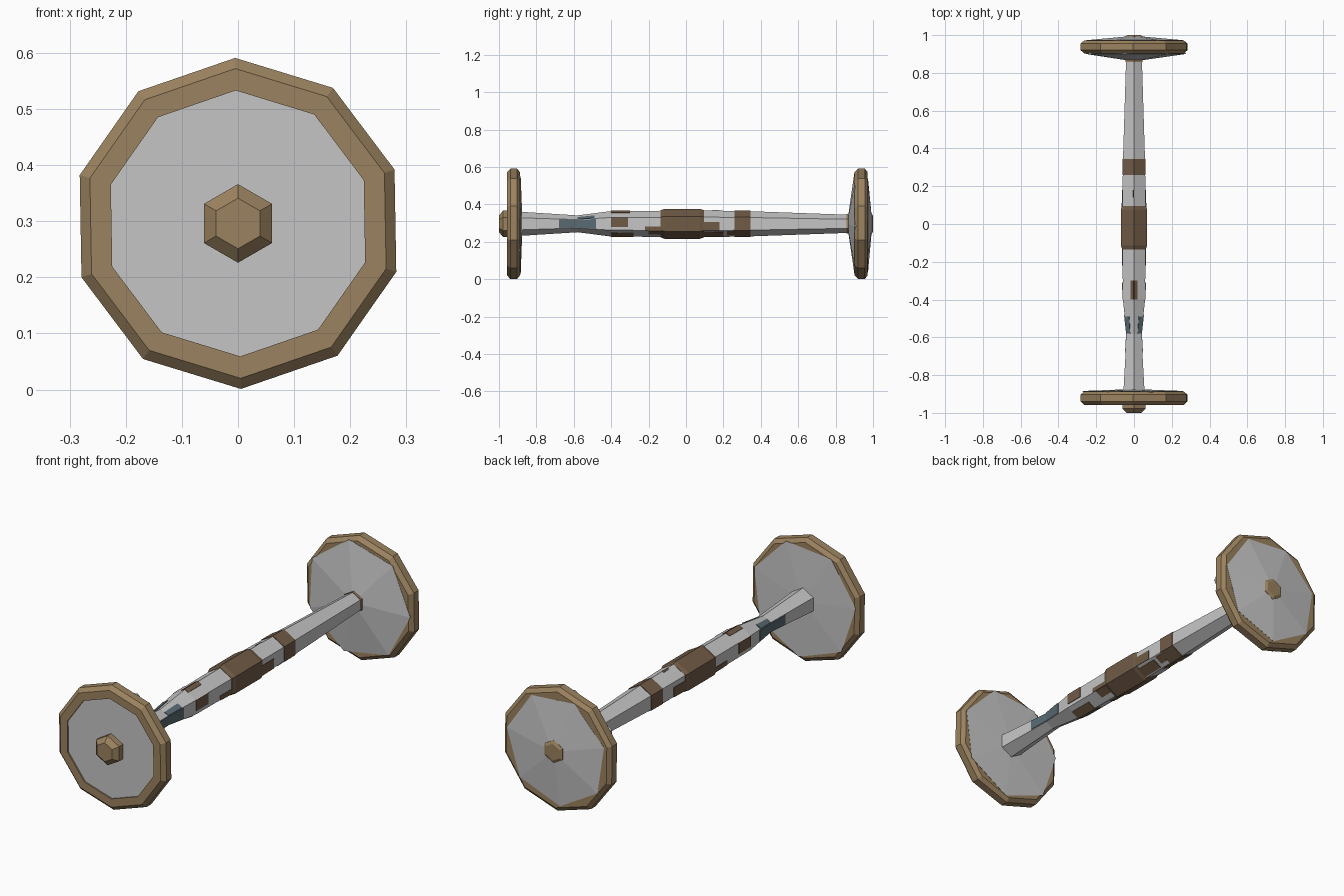
import bpy, bmesh, math
from mathutils import Vector

if "Cube" in bpy.data.objects:
    bpy.data.objects.remove(bpy.data.objects["Cube"])

CZ = 0.296


def mat(name, col):
    m = bpy.data.materials.new(name)
    m.diffuse_color = (*col, 1)
    m.use_nodes = True
    m.node_tree.nodes["Principled BSDF"].inputs["Base Color"].default_value = m.diffuse_color
    return m


GREY = mat("light grey metal", (0.56, 0.56, 0.56))
TAN = mat("tan brass", (0.33, 0.225, 0.115))
BROWN = mat("dark brown rust", (0.165, 0.105, 0.062))
SLATE = mat("slate paint", (0.10, 0.145, 0.17))


def finish(name, bm, material):
    bmesh.ops.recalc_face_normals(bm, faces=bm.faces)
    me = bpy.data.meshes.new(name)
    bm.to_mesh(me)
    bm.free()
    me.materials.append(material)
    ob = bpy.data.objects.new(name, me)
    bpy.context.collection.objects.link(ob)
    return ob


def point(r, y, deg):
    a = math.radians(deg)
    return Vector((r * math.cos(a), y, CZ + r * math.sin(a)))


def lathe(name, profile, n, phase, material, closed=False):
    """Faceted turning around the y axis from (radius, y) pairs."""
    bm = bmesh.new()
    rings = [[bm.verts.new(point(r, y, phase + 360 * i / n)) for i in range(n)]
             for r, y in profile]
    pairs = list(zip(rings, rings[1:]))
    if closed:
        pairs.append((rings[-1], rings[0]))
    for a, b in pairs:
        for i in range(n):
            j = (i + 1) % n
            bm.faces.new((a[i], a[j], b[j], b[i]))
    if not closed:
        bm.faces.new(rings[0])
        bm.faces.new(rings[-1])
    return finish(name, bm, material)


# Ten-sided wheel rims
for name, y in (("front_rim", -0.921), ("back_rim", 0.938)):
    lathe(name, [(0.237, y - 0.036), (0.276, y - 0.036), (0.295, y - 0.018),
                 (0.295, y + 0.018), (0.276, y + 0.033), (0.237, y + 0.033)],
          10, 91, TAN, True)

# Wheel plates: flat front disc, rough inner plate, conical back wheel
lathe("front_wheel_disc", [(0.242, -0.950), (0.242, -0.90)], 10, 91, GREY)
lathe("front_wheel_inner_plate", [(0.262, -0.90), (0.275, -0.884), (0.06, -0.876)],
      7, 70, GREY)
lathe("back_wheel_inner_cone", [(0.05, 0.868), (0.275, 0.900), (0.262, 0.93)],
      7, 100, GREY)
lathe("back_wheel_outer_cone", [(0.24, 0.94), (0.262, 0.973), (0.04, 0.993)],
      7, 60, GREY)

# Hub nuts
lathe("front_hub_nut", [(0.07, -0.94), (0.07, -0.978), (0.045, -1.0)], 6, 90, TAN)
lathe("back_hub_nut", [(0.055, 0.97), (0.055, 0.993), (0.04, 1.0)], 6, 90, TAN)
lathe("back_inner_nut", [(0.052, 0.858), (0.052, 0.882)], 6, 90, TAN)

# Six-sided tapering axle with a pinched neck near the front
SHAFT = [(0.066, -0.965), (0.064, -0.88), (0.045, -0.58), (0.068, -0.40),
         (0.070, -0.12), (0.072, 0.08), (0.067, 0.35), (0.048, 0.88)]
lathe("axle", SHAFT, 6, 90, GREY)


def radius(y):
    for (r0, y0), (r1, y1) in zip(SHAFT, SHAFT[1:]):
        if y0 <= y <= y1:
            return r0 + (r1 - r0) * (y - y0) / (y1 - y0)


# Middle collar and band
lathe("middle_collar", [(0.072, -0.135), (0.080, -0.115), (0.080, 0.075), (0.073, 0.095)],
      6, 90, BROWN)
lathe("rear_band", [(0.0715, 0.26), (0.0705, 0.345)], 6, 90, BROWN)


def patch(name, side, spans, u0, u1, material, lift=0.003):
    """Thin plate over part of one axle side; sides count from upper left."""
    bm = bmesh.new()
    rows = []
    for y in spans:
        a, b = (point(radius(y), y, 90 + 60 * k) for k in (side, side + 1))
        out = point(1, y, 120 + 60 * side) - Vector((0, y, CZ))
        out.y = 0
        row = [a.lerp(b, u0), a.lerp(b, u1)]
        rows.append([bm.verts.new(p + out * lift) for p in row] +
                    [bm.verts.new(p - out * lift) for p in reversed(row)])
    for p, q in zip(rows, rows[1:]):
        for i in range(4):
            j = (i + 1) % 4
            bm.faces.new((p[i], p[j], q[j], q[i]))
    bm.faces.new(rows[0])
    bm.faces.new(rows[-1])
    finish(name, bm, material)


# Worn brown patches, (side, start, end, u0, u1)
for i, (s, y0, y1, u0, u1) in enumerate([
        (4, -0.40, -0.31, 0.25, 1.0), (1, -0.40, -0.31, 0.0, 0.75),
        (0, -0.40, -0.30, 0.0, 0.3), (5, -0.40, -0.30, 0.7, 1.0),
        (2, -0.40, -0.28, 0.4, 1.0), (3, -0.40, -0.28, 0.0, 0.6),
        (4, -0.22, -0.12, 0.0, 0.3), (1, -0.22, -0.12, 0.7, 1.0),
        (3, -0.20, -0.12, 0.4, 1.0), (2, -0.20, -0.12, 0.0, 0.6),
        (4, 0.08, 0.18, 0.0, 0.65), (1, 0.08, 0.18, 0.35, 1.0),
        (3, 0.08, 0.20, 0.1, 0.8), (2, 0.20, 0.26, 0.2, 0.9),
        (0, 0.14, 0.18, 0.0, 0.12), (3, 0.22, 0.26, 0.3, 0.9)]):
    patch(f"rust_patch_{i}", s, (y0, y1), u0, u1, BROWN)

# Slate patches around the neck
for s in (1, 4):
    patch(f"neck_patch_{s}", s, (-0.68, -0.58, -0.48), 0.05, 0.95, SLATE)
for s in (0, 5):
    patch(f"neck_top_patch_{s}", s, (-0.58, -0.49), 0.5 if s == 0 else 0.0,
          1.0 if s == 0 else 0.5, SLATE)
